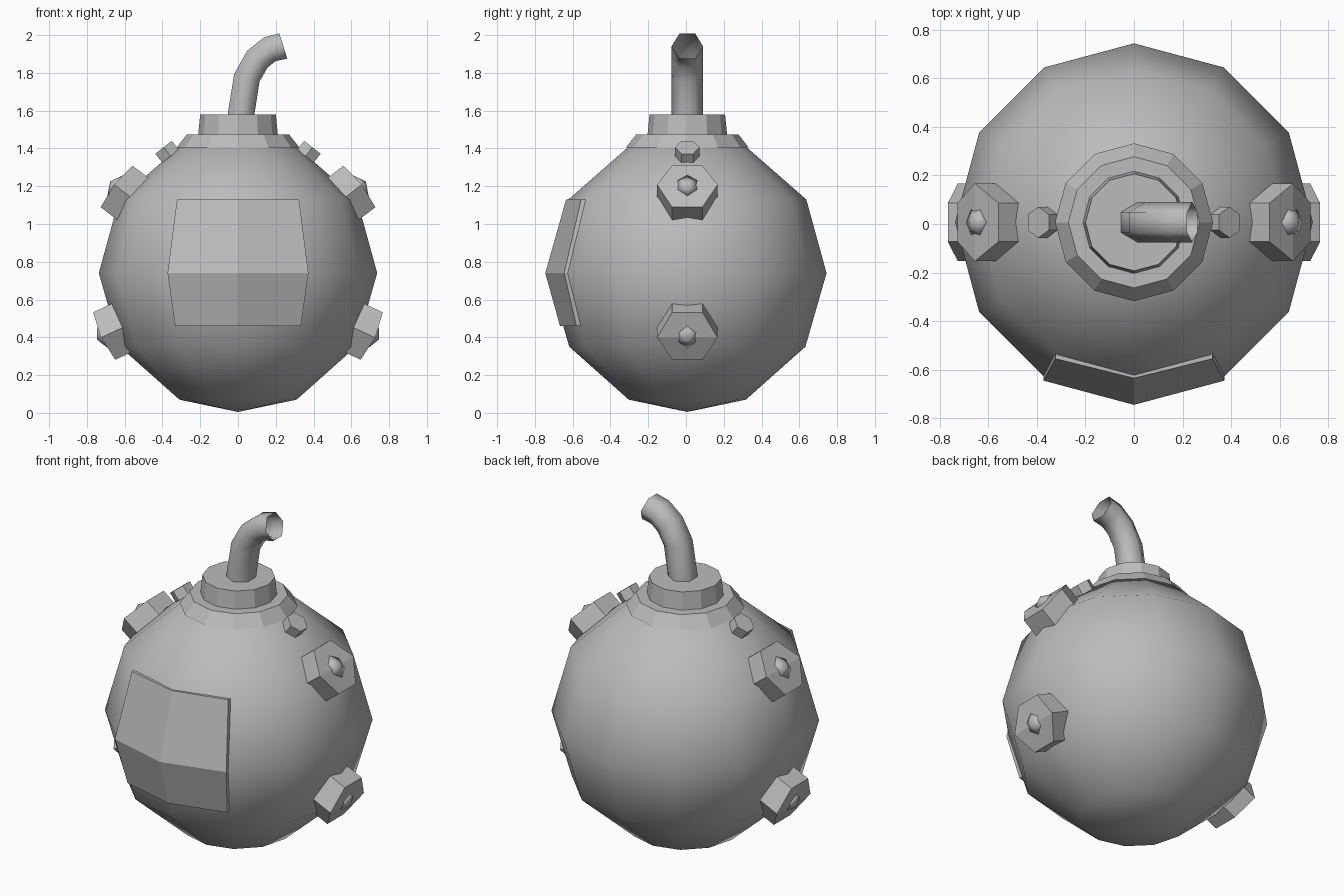
import bpy, bmesh
from math import sin, cos, pi, radians
from mathutils import Vector

cube = bpy.data.objects.get("Cube")
if cube:
    bpy.data.objects.remove(cube, do_unlink=True)

grey = bpy.data.materials.new("plain_grey")
grey.use_nodes = True
colour = (0.5, 0.5, 0.5, 1)
grey.diffuse_color = colour
grey.node_tree.nodes["Principled BSDF"].inputs["Base Color"].default_value = colour

YC = 0.007   # depth of the ball's axis
ZC = 0.74    # height of the ball's centre


def finish(name, bm, smooth=False, fix_normals=True):
    if fix_normals:
        bmesh.ops.recalc_face_normals(bm, faces=bm.faces)
    for f in bm.faces:
        f.smooth = smooth
    mesh = bpy.data.meshes.new(name)
    bm.to_mesh(mesh)
    bm.free()
    mesh.materials.append(grey)
    obj = bpy.data.objects.new(name, mesh)
    bpy.context.collection.objects.link(obj)
    return obj


def bridge(bm, a, b):
    n = len(a)
    for i in range(n):
        bm.faces.new((a[i], a[(i + 1) % n], b[(i + 1) % n], b[i]))


def lathe(name, profile, smooth=False, sides=12):
    """Turn (radius, height) points about the vertical axis and close both ends."""
    bm = bmesh.new()
    rings = []
    for r, z in profile:
        rings.append([bm.verts.new((r * cos(2 * pi * i / sides),
                                    YC + r * sin(2 * pi * i / sides), z))
                      for i in range(sides)])
    for a, b in zip(rings, rings[1:]):
        bridge(bm, a, b)
    bm.faces.new(rings[0])
    bm.faces.new(rings[-1])
    bmesh.ops.remove_doubles(bm, verts=bm.verts, dist=0.0005)
    return finish(name, bm, smooth)


def stud(name, side, x, z, tilt, radius, depth, bend, dome):
    """Hexagonal stud: its outer face is folded along y, with an optional dome."""
    t = radians(tilt)
    centre = Vector((x * side, YC, z))
    out = Vector((cos(t) * side, 0, sin(t)))
    up = Vector((-sin(t) * side, 0, cos(t)))
    across = Vector((0, 1, 0))

    def ring(bm, r, height, fold, turn=0):
        verts = []
        for k in range(6):
            a = k * pi / 3 + turn
            lift = height + (fold if k % 3 == 0 else 0)
            verts.append(bm.verts.new(centre + across * r * cos(a)
                                      + up * r * sin(a) + out * lift))
        return verts

    bm = bmesh.new()
    inner, outer = ring(bm, radius, -depth, bend), ring(bm, radius, 0, bend)
    bridge(bm, inner, outer)
    for v in (inner, outer):
        bm.faces.new(v[:4])
        bm.faces.new((v[3], v[4], v[5], v[0]))
    finish(name, bm)
    if dome:
        bm = bmesh.new()
        base = ring(bm, 0.085, 0, 0, pi / 6)
        tip = bm.verts.new(centre + out * 0.043)
        for i in range(6):
            bm.faces.new((base[i], base[(i + 1) % 6], tip))
        bm.faces.new(base)
        finish(name + "_dome", bm, True)


# Round body
lathe("body", [(0, 0.005), (0.31, 0.07), (0.625, 0.35), (0.737, ZC),
               (0.63, 1.13), (0.31, 1.41), (0, 1.46)], True)

# Neck flange and collar
lathe("neck_flange", [(0.325, 1.405), (0.27, 1.475)])
lathe("neck_collar", [(0.212, 1.46), (0.2, 1.58)])

# Studs on both sides
for side, word in ((1, "left"), (-1, "right")):
    stud(word + "_upper_stud", side, 0.643, 1.199, 37.4, 0.16, 0.11, 0.016, True)
    stud(word + "_lower_stud", side, 0.708, 0.407, -25, 0.16, 0.13, 0.02, True)
    stud(word + "_small_stud", side, 0.394, 1.406, 52, 0.064, 0.06, 0, False)

# Front panel following the body, folded at the middle column and row
bm = bmesh.new()
front, back = [], []
for half, z, y_mid, y_side in ((0.323, 1.13, -0.635, -0.555),
                               (0.373, 0.74, -0.745, -0.645),
                               (0.333, 0.46, -0.667, -0.58)):
    row = [Vector((-half, y_side, z)), Vector((0, y_mid, z)), Vector((half, y_side, z))]
    front.append([bm.verts.new(p) for p in row])
    back.append([bm.verts.new(p + Vector((0, 0.07, 0))) for p in row])
for grid in (front, back):
    for a, b in zip(grid, grid[1:]):
        for i in range(2):
            bm.faces.new((a[i], a[i + 1], b[i + 1], b[i]))


def rim(g):
    return g[0] + [g[1][2]] + g[2][::-1] + [g[1][0]]


bridge(bm, rim(front), rim(back))
finish("front_panel", bm)

# Bent fuse tube, open at the tip
path = [Vector(p) for p in ((0.013, YC, 1.55), (0.016, YC, 1.58), (0.047, YC, 1.775),
                            (0.103, YC, 1.873), (0.168, YC, 1.925), (0.24, YC, 1.942))]
bm = bmesh.new()
rings = []
for i, p in enumerate(path):
    along = (path[min(i + 1, len(path) - 1)] - path[max(i - 1, 0)]).normalized()
    if i == len(path) - 1:
        along = Vector((0.95, 0, 0.3))
    sideways = Vector((0, 1, 0))
    other = along.cross(sideways)
    rings.append([bm.verts.new(p + sideways * 0.083 * cos(k * pi / 3)
                               + other * 0.07 * sin(k * pi / 3) / sin(pi / 3))
                  for k in range(6)])
for a, b in zip(rings, rings[1:]):
    bridge(bm, a, b)
finish("fuse", bm, True)
